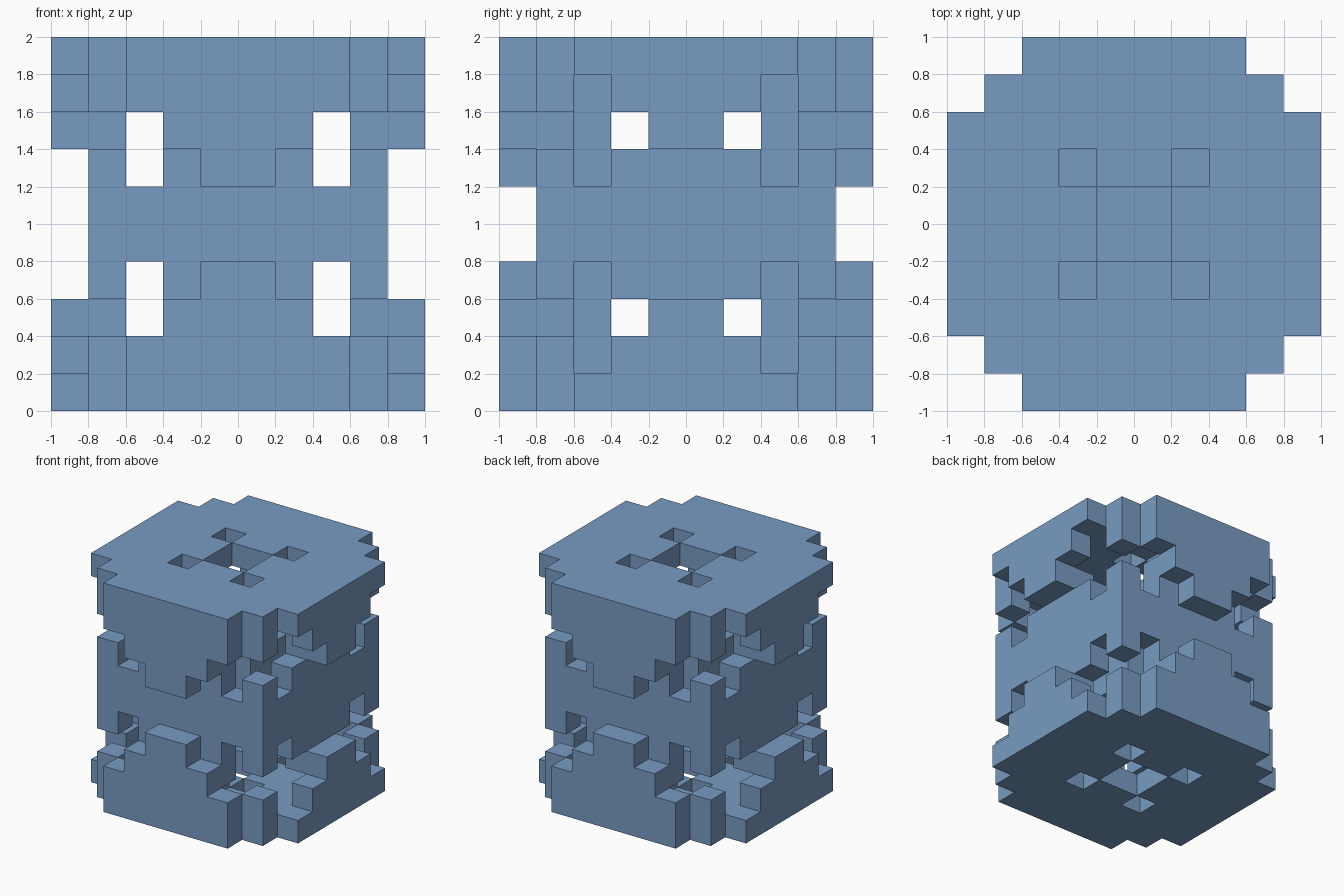
import bpy
import bmesh
from itertools import product

old = bpy.data.objects.get("Cube")
if old:
    bpy.data.objects.remove(old, do_unlink=True)

U = 0.2  # edge of one block

blue = bpy.data.materials.new("dusty_blue")
blue.use_nodes = True
COLOUR = (0.19, 0.33, 0.54, 1.0)
blue.diffuse_color = COLOUR
blue.node_tree.nodes["Principled BSDF"].inputs["Base Color"].default_value = COLOUR


def block(a, b, c):
    """Cells of one octant, as inclusive ranges counted outward from the centre."""
    return set(product(range(a[0], a[1] + 1), range(b[0], b[1] + 1), range(c[0], c[1] + 1)))


# End plates: stepped corners, one central opening and four small ones
plates = block((0, 4), (0, 2), (4, 4)) | block((0, 3), (3, 3), (4, 4)) | block((0, 2), (4, 4), (4, 4))
plates -= {(0, 0, 4), (1, 1, 4)}

# Each part is described in one octant and mirrored to the other seven
PARTS = {
    "end_plates": plates,
    # stepped flaps on the front and back
    "front_back_flaps": block((0, 2), (4, 4), (3, 3)) | block((0, 1), (4, 4), (2, 2))
    | block((0, 0), (4, 4), (1, 1)) | block((0, 1), (3, 3), (2, 2)),
    # stepped flaps on the two sides
    "side_flaps": block((4, 4), (0, 1), (3, 3)) | block((3, 4), (0, 0), (2, 2)),
    # short posts under the corners of the plates
    "corner_posts": block((3, 3), (3, 3), (3, 3)),
    # ring around the middle, notched next to its corners
    "middle_band": block((0, 3), (3, 3), (0, 0)) | block((3, 3), (0, 2), (0, 0))
    | block((0, 1), (3, 3), (1, 1)) | block((3, 3), (0, 1), (1, 1)) | block((3, 3), (3, 3), (1, 1)),
    # inner core and its ribs
    "inner_core": block((0, 1), (0, 1), (0, 1)) | block((0, 0), (2, 2), (0, 3)),
}


def index(signed):
    """Octant index of a signed cell number from -5 to 4."""
    return signed if signed >= 0 else -signed - 1


FILLED = set().union(*PARTS.values())


def is_filled(cell):
    return tuple(index(v) for v in cell) in FILLED


def make_part(name, cells):
    bm = bmesh.new()
    verts = {}

    def vert(p):
        if p not in verts:
            verts[p] = bm.verts.new((p[0] * U, p[1] * U, (p[2] + 5) * U))
        return verts[p]

    for cell in product(range(-5, 5), repeat=3):
        if tuple(index(v) for v in cell) not in cells:
            continue
        # Outer faces only
        for axis, side in product(range(3), (0, 1)):
            near = list(cell)
            near[axis] += 1 if side else -1
            if is_filled(near):
                continue
            corners = []
            for s, t in ((0, 0), (1, 0), (1, 1), (0, 1)):
                p = list(cell)
                p[axis] += side
                p[(axis + 1) % 3] += s
                p[(axis + 2) % 3] += t
                corners.append(vert(tuple(p)))
            bm.faces.new(corners if side else corners[::-1])
    mesh = bpy.data.meshes.new(name)
    bm.to_mesh(mesh)
    bm.free()
    mesh.materials.append(blue)
    obj = bpy.data.objects.new(name, mesh)
    bpy.context.collection.objects.link(obj)


for part_name, part_cells in PARTS.items():
    make_part(part_name, part_cells)
